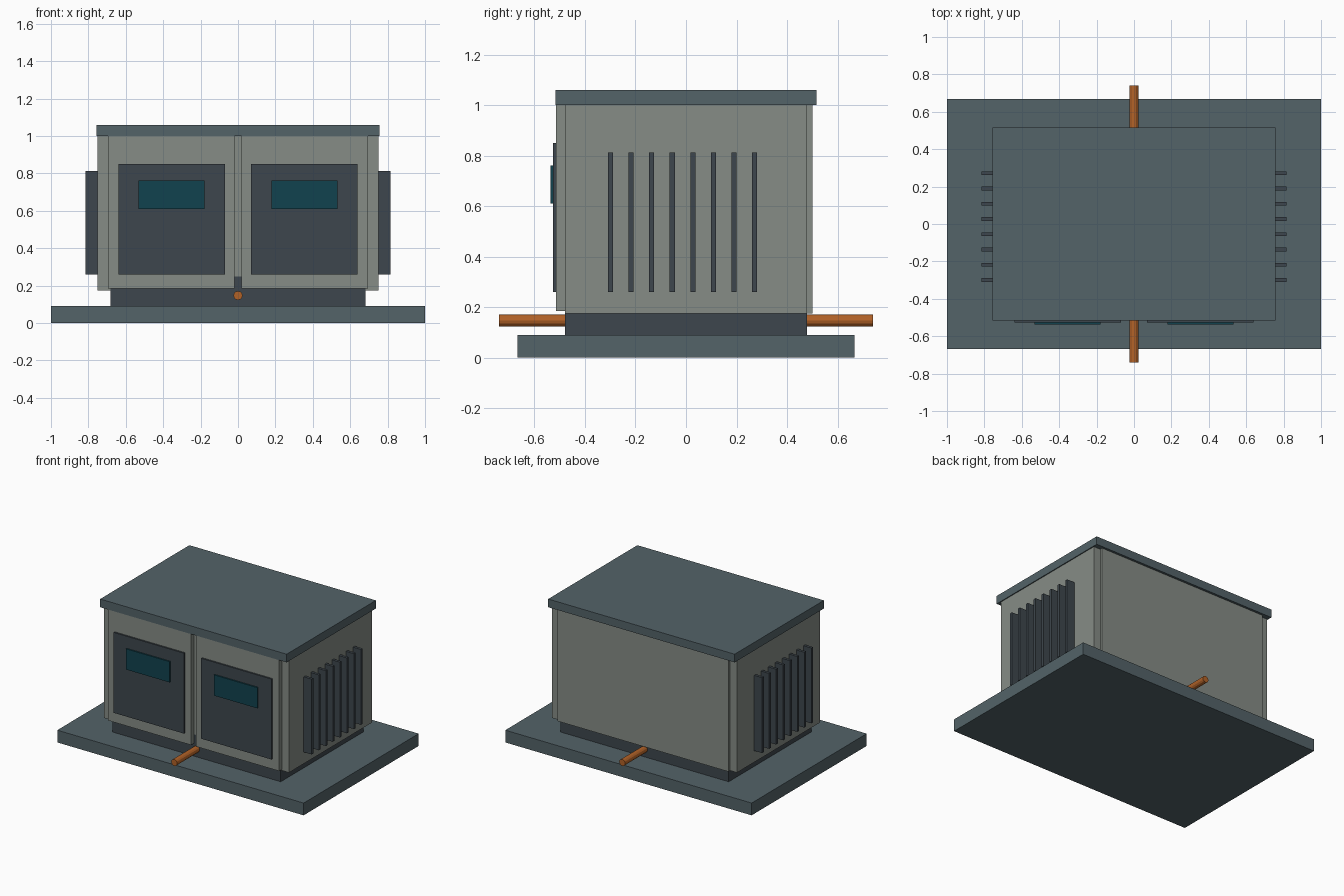
import bpy
import bmesh
from mathutils import Matrix, Vector
from math import pi

if "Cube" in bpy.data.objects:
    bpy.data.objects.remove(bpy.data.objects["Cube"])


def material(name, rgb):
    m = bpy.data.materials.new(name)
    linear = [(c / 255) ** 2.2 for c in rgb]
    m.diffuse_color = (*linear, 1)
    m.use_nodes = True
    m.node_tree.nodes["Principled BSDF"].inputs["Base Color"].default_value = m.diffuse_color
    return m


slate = material("slate", (84, 99, 104))
shell = material("shell_grey", (133, 139, 133))
dark = material("dark_grey", (64, 72, 78))
glass = material("dark_teal", (24, 68, 80))
copper = material("copper", (176, 98, 44))


def finish(name, bm, mat):
    mesh = bpy.data.meshes.new(name)
    bm.to_mesh(mesh)
    bm.free()
    mesh.materials.append(mat)
    obj = bpy.data.objects.new(name, mesh)
    bpy.context.collection.objects.link(obj)
    return obj


def box(name, x, y, z, mat):
    """Box from (min, max) ranges on each axis."""
    lo, hi = Vector((x[0], y[0], z[0])), Vector((x[1], y[1], z[1]))
    bm = bmesh.new()
    bmesh.ops.create_cube(bm, size=1, matrix=Matrix.Translation((lo + hi) / 2)
                          @ Matrix.Diagonal((*(hi - lo), 1)))
    return finish(name, bm, mat)


def mirrored_pair(name, x, y, z, mat):
    """Box on the right plus its mirror on the left."""
    box(name + "_right", x, y, z, mat)
    box(name + "_left", (-x[1], -x[0]), y, z, mat)


# Base, plinth and inner core
box("base_slab", (-1, 1), (-0.667, 0.667), (0, 0.09), slate)
box("plinth", (-0.683, 0.683), (-0.48, 0.48), (0.09, 0.25), dark)
box("inner_core", (-0.683, 0.683), (-0.48, 0.48), (0.25, 1.0), shell)

# Cabinet shell and roof
mirrored_pair("side_panel", (0.683, 0.75), (-0.48, 0.48), (0.175, 1.0), shell)
box("back_panel", (-0.695, 0.695), (0.48, 0.50), (0.175, 1.0), shell)
box("roof", (-0.757, 0.757), (-0.517, 0.517), (1.0, 1.06), slate)

# Double doors with raised dark panels and windows
mirrored_pair("door", (0.02, 0.695), (-0.515, -0.48), (0.185, 1.0), shell)
mirrored_pair("door_inset", (0.07, 0.64), (-0.527, -0.515), (0.26, 0.85), dark)
mirrored_pair("door_window", (0.18, 0.533), (-0.537, -0.527), (0.61, 0.762), glass)

# Vertical cooling fins on both sides
for i in range(8):
    y = -0.299 + i * 0.0815
    mirrored_pair(f"cooling_fin_{i + 1}", (0.75, 0.815), (y - 0.01, y + 0.01),
                  (0.26, 0.813), dark)

# Pipe running front to back through the plinth
bm = bmesh.new()
bmesh.ops.create_cone(bm, cap_ends=True, segments=12, radius1=0.024, radius2=0.024,
                      depth=1.48, matrix=Matrix.Translation((0, 0, 0.147))
                      @ Matrix.Rotation(pi / 2, 4, 'X'))
finish("pipe", bm, copper)
